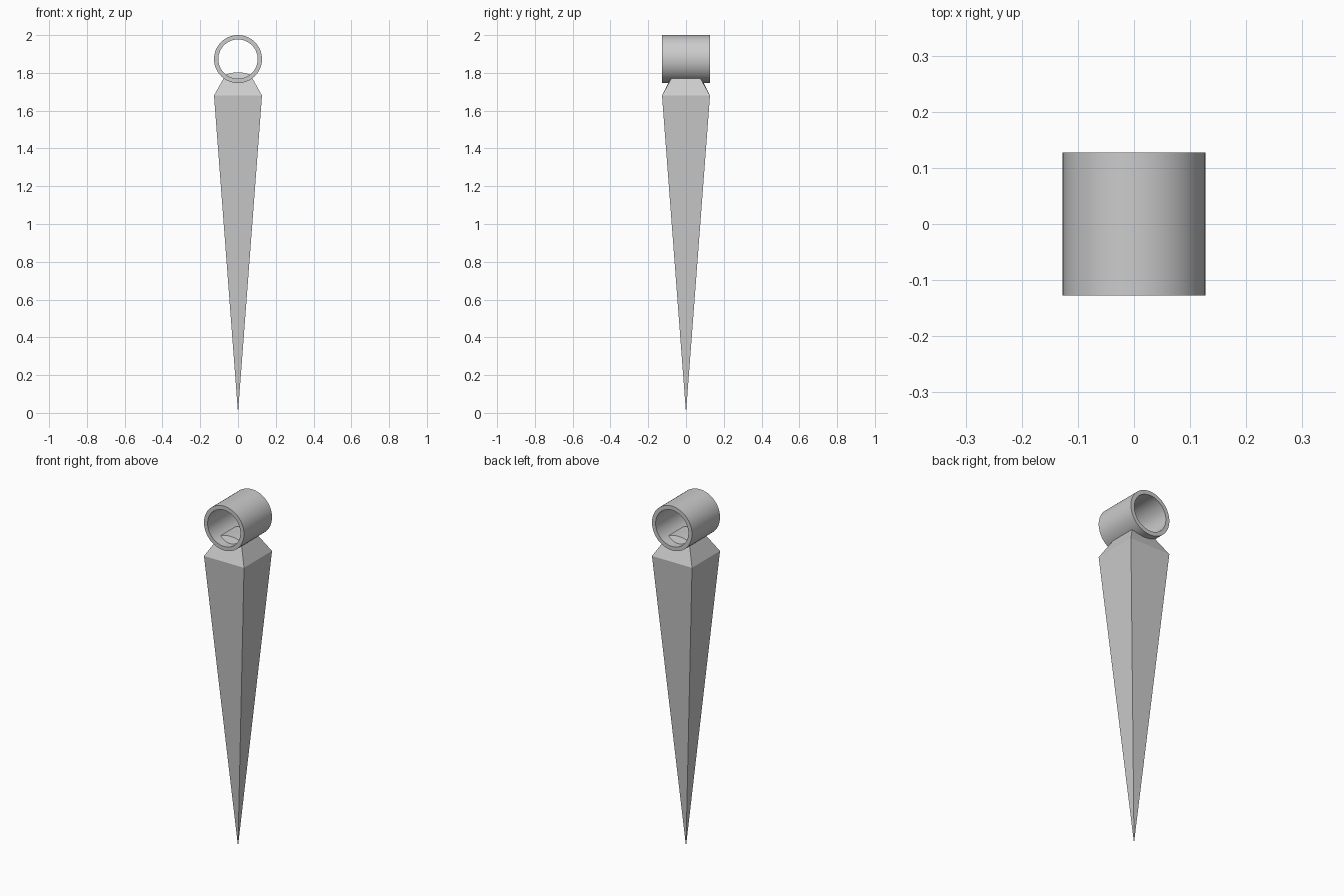
import bpy
import bmesh
import math
from mathutils import Vector

if "Cube" in bpy.data.objects:
    bpy.data.objects.remove(bpy.data.objects["Cube"], do_unlink=True)

HALF = 0.127        # half width of the shoulder and radius of the ring
SHOULDER_Z = 1.68
RING_Z = 2 - HALF

metal = bpy.data.materials.new("grey_metal")
metal.use_nodes = True
colour = (0.6, 0.6, 0.6, 1)
metal.diffuse_color = colour
metal.node_tree.nodes["Principled BSDF"].inputs["Base Color"].default_value = colour


def make_object(name, bm):
    bmesh.ops.recalc_face_normals(bm, faces=bm.faces)
    mesh = bpy.data.meshes.new(name)
    bm.to_mesh(mesh)
    bm.free()
    mesh.materials.append(metal)
    obj = bpy.data.objects.new(name, mesh)
    bpy.context.collection.objects.link(obj)
    return obj


# Square spike tapering to a point, with a sloped shoulder and arched top
bm = bmesh.new()
tip = bm.verts.new((0, 0, 0))
top_half, eave_z, rise, steps = 0.066, 1.79, 0.013, 8
xs = [-1 + 2 * i / steps for i in range(steps + 1)]


def top_edge(side):
    return [bm.verts.new((x * top_half, side * top_half, eave_z + rise * (1 - x * x)))
            for x in xs]


front, back = top_edge(-1), top_edge(1)
base = [bm.verts.new((x * HALF, y * HALF, SHOULDER_Z))
        for x, y in ((-1, -1), (1, -1), (1, 1), (-1, 1))]
for i in range(4):
    bm.faces.new((base[i], base[(i + 1) % 4], tip))
bm.faces.new([base[0], base[1]] + front[::-1])
bm.faces.new([base[2], base[3]] + back)
bm.faces.new((base[1], base[2], back[-1], front[-1]))
bm.faces.new((base[3], base[0], front[0], back[0]))
for i in range(steps):
    bm.faces.new((front[i], front[i + 1], back[i + 1], back[i]))
make_object("spike", bm)

# Open tube, its wall section spun around the y axis
bm = bmesh.new()
inner = 0.104
wall = [bm.verts.new((r, y, RING_Z)) for r, y in
        ((inner, -HALF), (HALF, -HALF), (HALF, HALF), (inner, HALF))]
edges = [bm.edges.new((wall[i], wall[(i + 1) % 4])) for i in range(4)]
bmesh.ops.spin(bm, geom=wall + edges, cent=Vector((0, 0, RING_Z)), axis=(0, 1, 0),
               angle=math.tau, steps=64, use_duplicate=False)
bmesh.ops.remove_doubles(bm, verts=bm.verts, dist=0.0005)
ring = make_object("ring", bm)
bpy.ops.object.select_all(action="DESELECT")
ring.select_set(True)
bpy.context.view_layer.objects.active = ring
bpy.ops.object.shade_smooth_by_angle(angle=math.radians(35))
